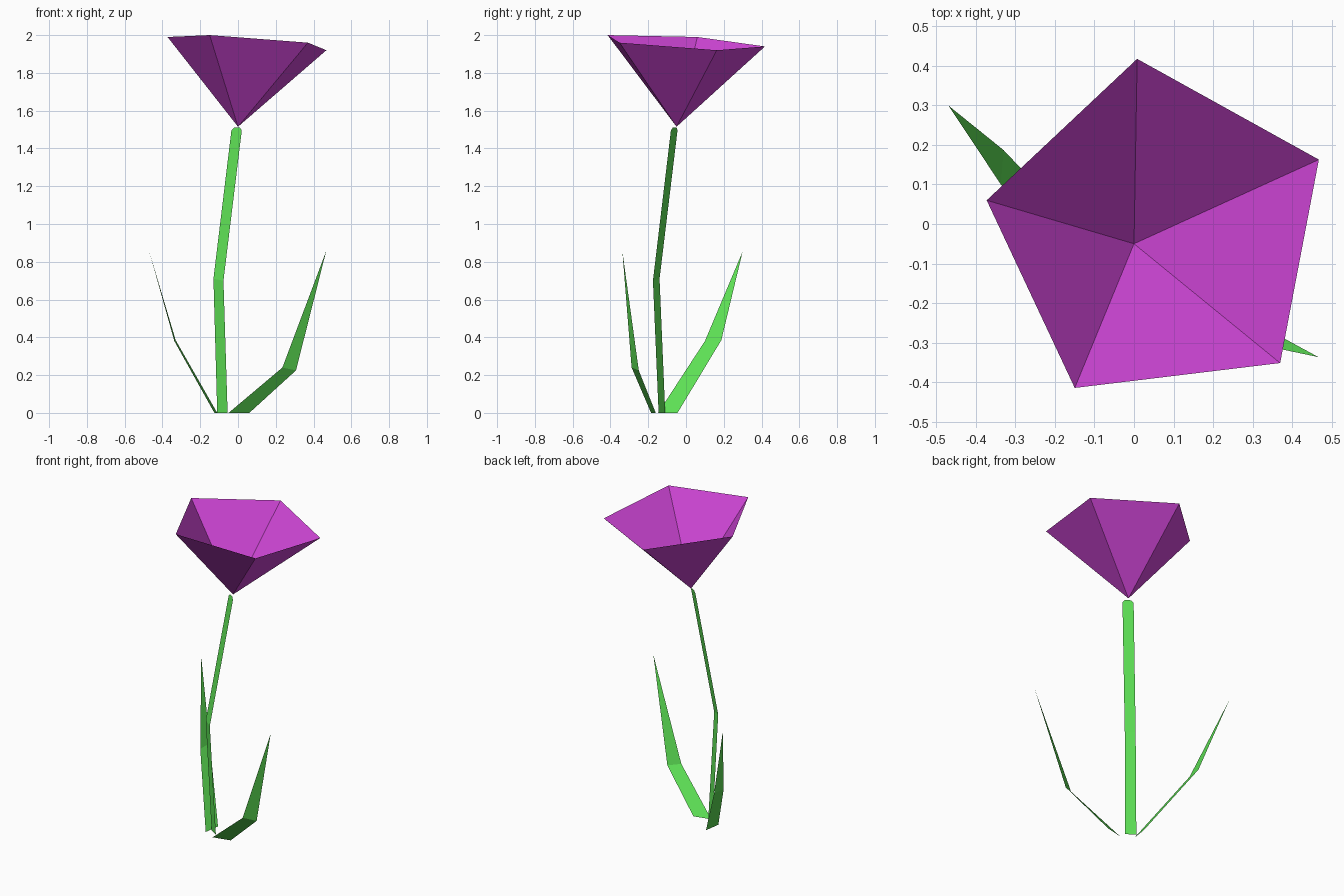
import bpy
import bmesh

if "Cube" in bpy.data.objects:
    bpy.data.objects.remove(bpy.data.objects["Cube"])


def material(name, rgb):
    mat = bpy.data.materials.new(name)
    mat.diffuse_color = (*rgb, 1)
    mat.use_nodes = True
    mat.node_tree.nodes["Principled BSDF"].inputs["Base Color"].default_value = mat.diffuse_color
    return mat


green = material("leaf_green", (0.11, 0.74, 0.09))
purple = material("petal_purple", (0.62, 0.06, 0.67))


def finish(name, bm, mat):
    mesh = bpy.data.meshes.new(name)
    bm.to_mesh(mesh)
    bm.free()
    mesh.materials.append(mat)
    obj = bpy.data.objects.new(name, mesh)
    bpy.context.collection.objects.link(obj)
    return obj


def ribbon(name, left, right, tip=None):
    """Single-sided strip between two edge paths, optionally ending in a point."""
    bm = bmesh.new()
    a = [bm.verts.new(p) for p in left]
    b = [bm.verts.new(p) for p in right]
    for i in range(len(a) - 1):
        bm.faces.new((a[i], b[i], b[i + 1], a[i + 1]))
    if tip:
        bm.faces.new((a[-1], b[-1], bm.verts.new(tip)))
    return finish(name, bm, green)


# Bent flat stem with a small folded end under the flower
ribbon("stem",
       [(-0.11, -0.11, 0), (-0.13, -0.14, 0.71), (-0.035, -0.045, 1.495), (-0.022, -0.05, 1.51)],
       [(-0.055, -0.145, 0), (-0.077, -0.175, 0.70), (0.02, -0.08, 1.495), (0.01, -0.07, 1.51)])

# Two folded leaves
ribbon("left_leaf",
       [(-0.125, -0.148, 0), (-0.337, 0.10, 0.38)],
       [(-0.11, -0.045, 0), (-0.33, 0.187, 0.385)],
       (-0.47, 0.30, 0.855))
ribbon("right_leaf",
       [(-0.05, -0.185, 0), (0.235, -0.288, 0.24)],
       [(0.06, -0.16, 0), (0.307, -0.25, 0.225)],
       (0.467, -0.337, 0.857))

# Open five-sided flower cup
rim = [(0.008, 0.418, 1.94), (-0.373, 0.06, 1.99), (-0.15, -0.415, 2.0),
       (0.37, -0.352, 1.96), (0.468, 0.163, 1.92)]
bm = bmesh.new()
apex = bm.verts.new((0, -0.05, 1.515))
ring = [bm.verts.new(p) for p in rim]
for i in range(5):
    bm.faces.new((apex, ring[i], ring[(i + 1) % 5]))
finish("flower", bm, purple)
